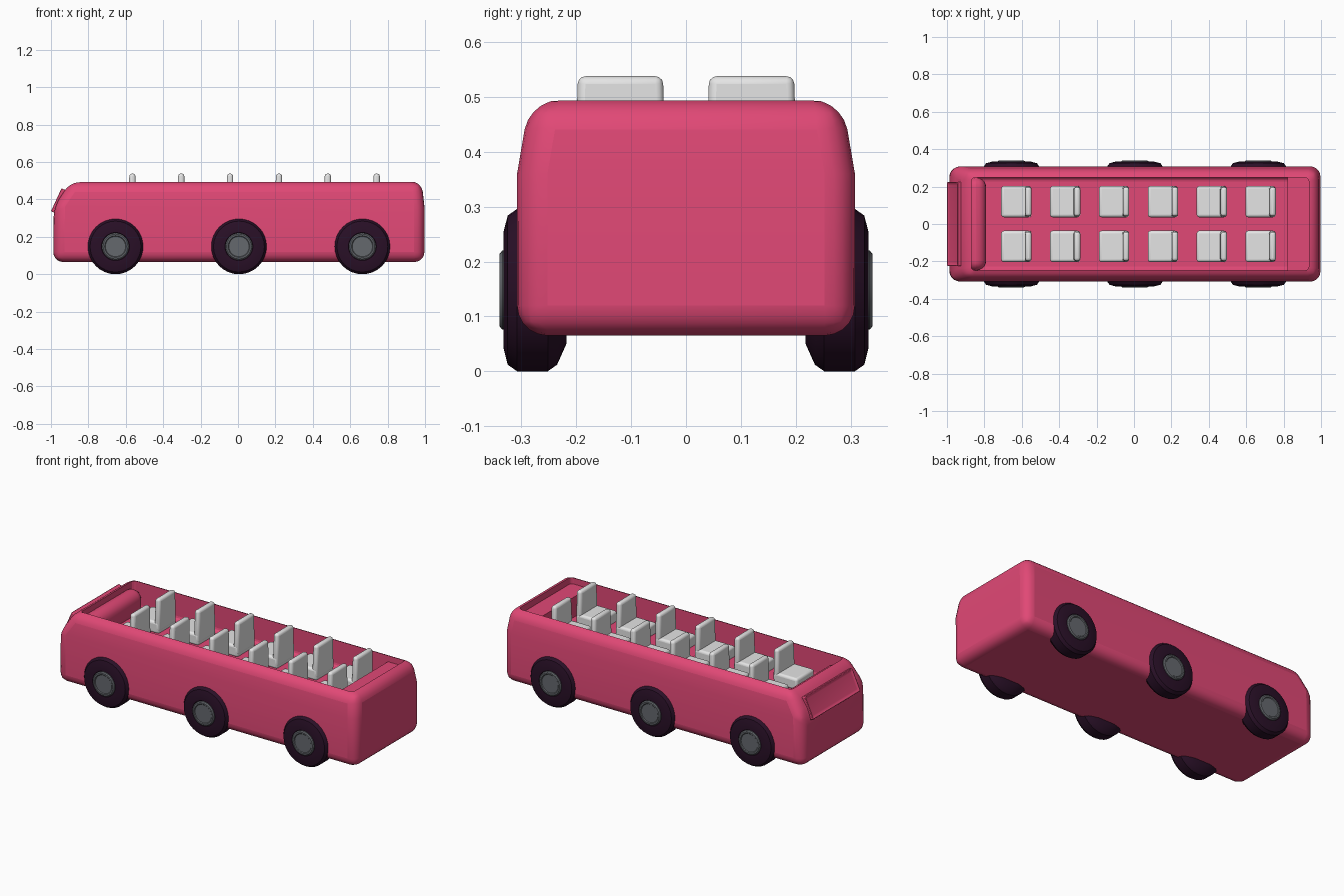
import bpy, bmesh, math
from mathutils import Matrix

old = bpy.data.objects.get("Cube")
if old:
    bpy.data.objects.remove(old, do_unlink=True)


def material(name, rgb):
    m = bpy.data.materials.new(name)
    m.use_nodes = True
    m.diffuse_color = (*rgb, 1)
    m.node_tree.nodes["Principled BSDF"].inputs["Base Color"].default_value = (*rgb, 1)
    return m


PINK = material("raspberry paint", (0.75, 0.065, 0.18))
RUBBER = material("dark rubber", (0.022, 0.005, 0.02))
STEEL = material("grey steel", (0.13, 0.14, 0.155))
FABRIC = material("pale fabric", (0.78, 0.78, 0.78))


def make(name, bm, mat):
    bmesh.ops.recalc_face_normals(bm, faces=bm.faces)
    me = bpy.data.meshes.new(name)
    bm.to_mesh(me)
    bm.free()
    me.materials.append(mat)
    ob = bpy.data.objects.new(name, me)
    bpy.context.collection.objects.link(ob)
    return ob


def bevel(ob, width, segments=3):
    m = ob.modifiers.new("Bevel", "BEVEL")
    m.width, m.segments = width, segments
    m.limit_method, m.angle_limit = "ANGLE", math.radians(25)
    return ob


def smooth(ob, angle=35):
    bpy.ops.object.select_all(action="DESELECT")
    ob.select_set(True)
    bpy.context.view_layer.objects.active = ob
    bpy.ops.object.shade_smooth_by_angle(angle=math.radians(angle))
    return ob


def box(name, x, y, z, mat):
    """Box from (low, high) ranges on each axis."""
    bm = bmesh.new()
    bmesh.ops.create_cube(bm, size=1)
    for v in bm.verts:
        v.co = [r[0] + (c + 0.5) * (r[1] - r[0]) for c, r in zip(v.co, (x, y, z))]
    return make(name, bm, mat)


def loft(name, layers, mat):
    """Stack of rectangles: (z, x low, x high, half width)."""
    bm = bmesh.new()
    rings = [[bm.verts.new(p) for p in
              ((a, -w, z), (b, -w, z), (b, w, z), (a, w, z))]
             for z, a, b, w in layers]
    bm.faces.new(rings[0])
    bm.faces.new(rings[-1])
    for r, s in zip(rings, rings[1:]):
        for i in range(4):
            j = (i + 1) % 4
            bm.faces.new((r[i], r[j], s[j], s[i]))
    return make(name, bm, mat)


def lathe(name, profile, x, side, mat, steps=32):
    """Spin (radius, y) points around a wheel axle."""
    bm = bmesh.new()
    vs = [bm.verts.new((r, y * side, 0)) for r, y in profile]
    es = [bm.edges.new(p) for p in zip(vs, vs[1:])]
    bmesh.ops.spin(bm, geom=vs + es, axis=(0, 1, 0), cent=(0, 0, 0),
                   angle=math.tau, steps=steps)
    bmesh.ops.remove_doubles(bm, verts=bm.verts, dist=1e-4)
    bmesh.ops.translate(bm, verts=bm.verts, vec=(x, 0, 0.148))
    return smooth(make(name, bm, mat))


# Hollow body shell, open at the top
body = loft("body", [(0.065, -0.988, 0.997, 0.308),
                     (0.36, -0.985, 0.997, 0.308),
                     (0.495, -0.895, 0.982, 0.285)], PINK)
bevel(body, 0.055, 5)
cutter = bevel(box("cabin_cutter", (-0.87, 0.935), (-0.248, 0.248), (0.335, 0.7), PINK), 0.02)
cutter.hide_render = True
cutter.hide_viewport = True
cut = body.modifiers.new("Cabin", "BOOLEAN")
cut.object, cut.operation, cut.solver = cutter, "DIFFERENCE", "EXACT"
smooth(body)

# Dashboard and rear ledge inside the cabin
smooth(bevel(box("dashboard", (-0.9, -0.79), (-0.249, 0.249), (0.3, 0.46), PINK), 0.06, 5))
box("rear_ledge", (0.82, 0.95), (-0.249, 0.249), (0.3, 0.455), PINK)

# Front window panel: tilted slab with a recessed pane
bm = bmesh.new()
bmesh.ops.create_cube(bm, size=1)
bmesh.ops.scale(bm, verts=bm.verts, vec=(0.03, 0.45, 0.135))
front = min(bm.faces, key=lambda f: f.calc_center_median().x)
bmesh.ops.inset_region(bm, faces=[front], thickness=0.02)
bmesh.ops.translate(bm, verts=front.verts, vec=(0.008, 0, 0))
bmesh.ops.transform(bm, verts=bm.verts, matrix=Matrix.Translation((-0.96, 0, 0.393))
                    @ Matrix.Rotation(math.radians(24.5), 4, "Y"))
smooth(bevel(make("front_window", bm, PINK), 0.005, 2))

# Three wheels on each side
TIRE = [(0, 0.218), (0.098, 0.218), (0.136, 0.235), (0.148, 0.252), (0.148, 0.308),
        (0.136, 0.325), (0.105, 0.333), (0.075, 0.333), (0.07, 0.325), (0, 0.325)]
HUB = [(0.072, 0.32), (0.072, 0.335), (0.066, 0.34), (0.058, 0.34),
       (0.054, 0.336), (0, 0.336)]
for side, label in ((1, "back"), (-1, "front")):
    for i in range(3):
        x = -0.655 + 0.66 * i
        lathe(f"tire_{label}_{i + 1}", TIRE, x, side, RUBBER)
        lathe(f"hub_{label}_{i + 1}", HUB, x, side, STEEL)

# Two columns of six seats
for i in range(6):
    x = -0.71 + 0.2612 * i
    for side in (1, -1):
        y = sorted((0.036 * side, 0.203 * side))
        tag = f"{i + 1}_{'back' if side > 0 else 'front'}"
        cushion = box(f"seat_cushion_{tag}", (x, x + 0.16), y, (0.33, 0.4), FABRIC)
        smooth(bevel(cushion, 0.014))
        rest = box(f"seat_backrest_{tag}", (x + 0.125, x + 0.162), y, (0.345, 0.538), FABRIC)
        # Lean and narrow the top of the backrest
        for v in rest.data.vertices:
            if v.co.z > 0.5:
                v.co.x += 0.004 if v.co.x < x + 0.14 else 0
                v.co.y += 0.006 * (1 if v.co.y < 0.12 * side else -1)
        smooth(bevel(rest, 0.014))
